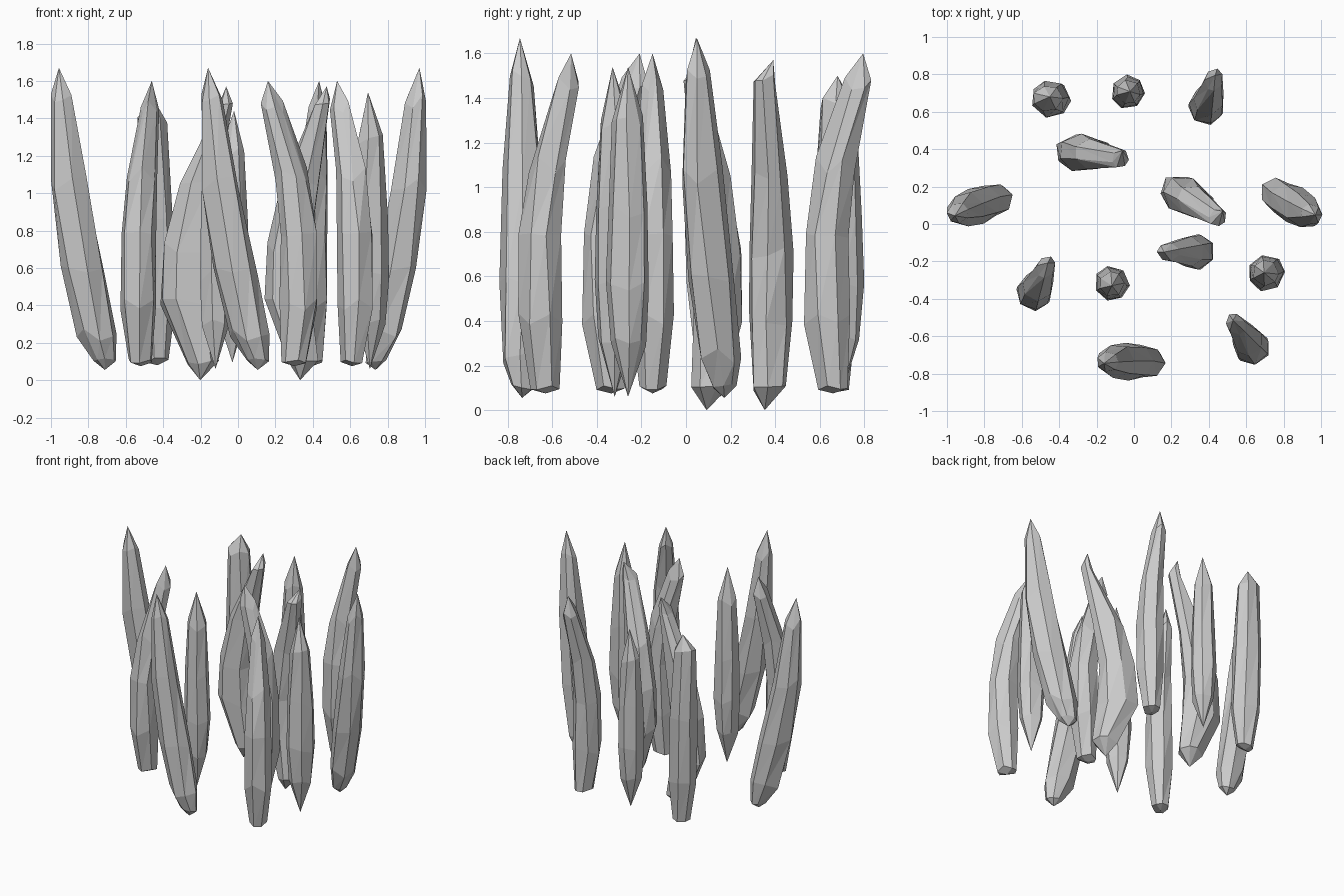
import bpy, bmesh, random
from math import sin, cos, pi, radians

if "Cube" in bpy.data.objects:
    bpy.data.objects.remove(bpy.data.objects["Cube"])

SIDES = 7

# Stations, bottom to top: (z, centre x, centre y, half width x, half width y); zero width = point
LEANING = [(0.055, .115, 0, 0, 0), (0.10, .115, 0, .06, .05), (0.24, .07, 0, .105, .088),
           (0.57, -.005, 0, .12, .098), (1.05, -.085, 0, .10, .09), (1.49, -.13, 0, .06, .055),
           (1.67, -.15, -.01, 0, 0)]
HOOKED = [(0.075, 0, 0, 0, 0), (0.095, 0, 0, .07, .06), (0.40, -.03, 0, .105, .095),
          (0.80, -.03, 0, .10, .092), (1.10, .01, 0, .085, .08), (1.47, .115, 0, .06, .05),
          (1.60, .14, 0, 0, 0)]
BELLIED = [(0.0, .02, -.02, 0, 0), (0.09, .03, 0, .085, .075), (0.42, -.06, 0, .14, .10),
           (0.72, -.055, 0, .125, .10), (1.03, .01, 0, .105, .085), (1.47, .15, -.01, .045, .05),
           (1.57, .155, .03, 0, 0)]
STRAIGHT = [(0.06, 0, 0, 0, 0), (0.30, 0, 0, .08, .08), (0.55, 0, 0, .098, .098),
            (0.90, 0, 0, .092, .092), (1.28, 0, 0, .07, .07), (1.54, -.01, 0, 0, 0)]
BLUNT = [(0.08, .02, 0, 0, 0), (0.10, .02, 0, .06, .06), (0.40, .01, 0, .10, .10),
         (0.85, 0, 0, .10, .10), (1.38, -.01, 0, .08, .07), (1.50, 0, .01, 0, 0)]


def shard_mesh(name, stations, seed):
    rng = random.Random(seed)
    bm = bmesh.new()
    rings = []
    for z, cx, cy, rx, ry in stations:
        if rx == 0:
            rings.append([bm.verts.new((cx, cy, z))])
            continue
        ring = []
        for i in range(SIDES):
            a = 2 * pi * i / SIDES + rng.uniform(-.12, .12)
            s = rng.uniform(.96, 1.06)
            dz = rng.uniform(-.04, .04) if z > .2 else rng.uniform(-.01, .02)
            ring.append(bm.verts.new((cx + rx * s * cos(a), cy + ry * s * sin(a), z + dz)))
        rings.append(ring)
    for lo, hi in zip(rings, rings[1:]):
        for i in range(SIDES):
            j = (i + 1) % SIDES
            if len(lo) == 1:
                bm.faces.new((lo[0], hi[j], hi[i]))
            elif len(hi) == 1:
                bm.faces.new((lo[i], lo[j], hi[0]))
            else:
                bm.faces.new((lo[i], lo[j], hi[j]))
                bm.faces.new((lo[i], hi[j], hi[i]))
    bmesh.ops.recalc_face_normals(bm, faces=bm.faces[:])
    mesh = bpy.data.meshes.new(name)
    bm.to_mesh(mesh)
    bm.free()
    return mesh


# Shard kinds with their placements: (x, y, turn in degrees, height scale, width scale)
KINDS = [
    ("leaning_shard", LEANING, [(-.01, -.735, 0, 1, 1), (-.82, .105, 20, 1, 1),
                                (.835, .115, 150, 1, 1)]),
    ("hooked_shard", HOOKED, [(.30, -.15, 180, 1, 1), (-.52, -.335, 65, 1, 1),
                              (.61, -.63, 125, 1, 1), (.395, .66, 74, 1, 1)]),
    ("bellied_shard", BELLIED, [(-.22, .375, -5, 1, 1), (.325, .12, -30, 1, 1)]),
    ("straight_shard", STRAIGHT, [(-.12, -.32, 100, 1, .95), (.705, -.26, 0, 1, 1),
                                  (-.03, .705, 200, .91, .92)]),
    ("blunt_shard", BLUNT, [(-.45, .67, 0, 1, 1)]),
]

for seed, (name, stations, places) in enumerate(KINDS):
    mesh = shard_mesh(name, stations, seed + 3)
    for n, (x, y, turn, sz, sw) in enumerate(places):
        ob = bpy.data.objects.new(f"{name}_{n + 1}", mesh)
        ob.location = (x, y, .04 if sz < 1 else 0)
        ob.rotation_euler.z = radians(turn)
        ob.scale = (sw, sw, sz)
        bpy.context.collection.objects.link(ob)
